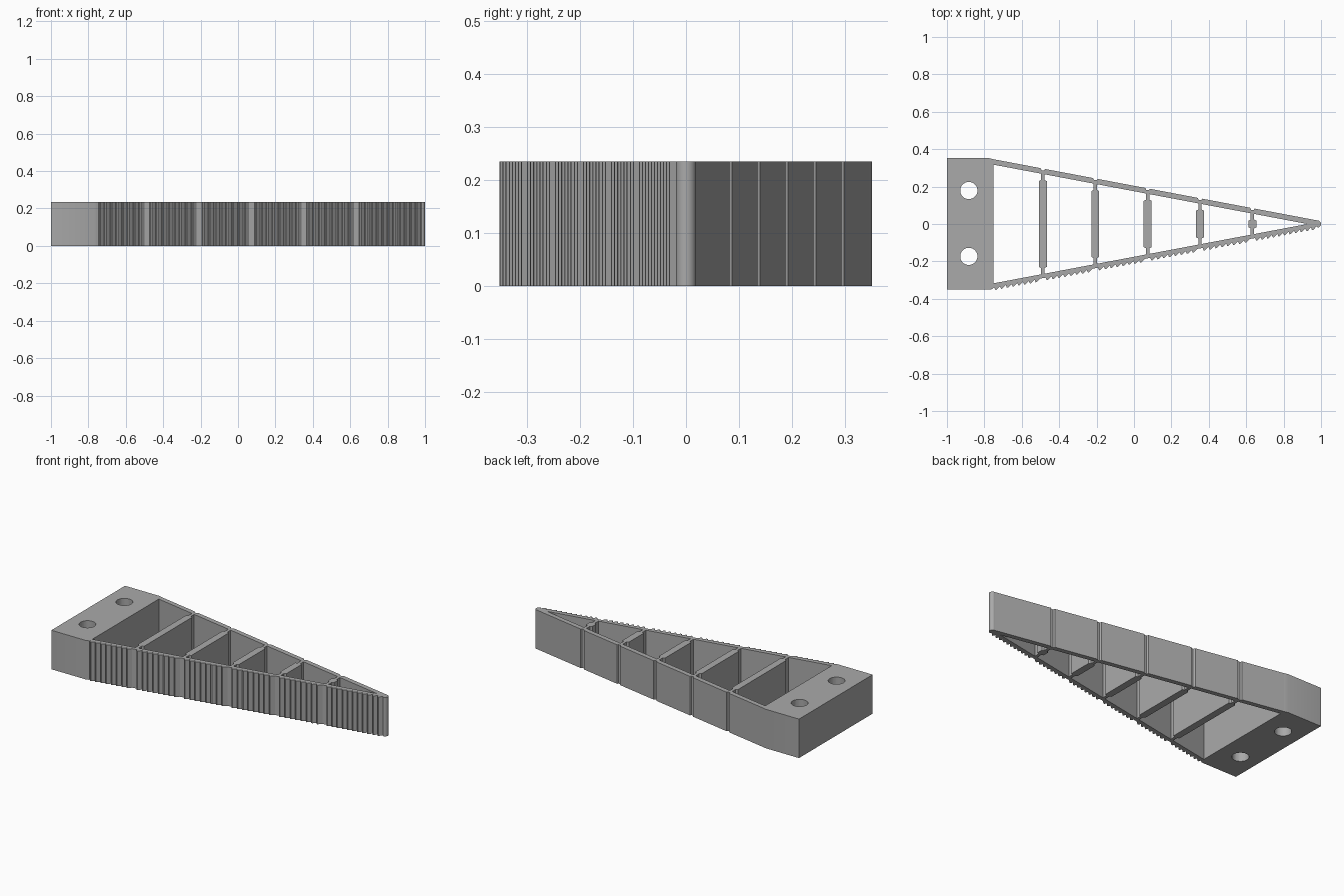
import bpy
import bmesh
import math

if "Cube" in bpy.data.objects:
    bpy.data.objects.remove(bpy.data.objects["Cube"], do_unlink=True)

HEIGHT = 0.235
BASE_X = -0.75
TIP_X = 0.981
THICK = 0.029
RIBS = [-0.487 + 0.28 * i for i in range(5)]

grey = bpy.data.materials.new("plain_grey")
grey.use_nodes = True
grey.diffuse_color = (0.4, 0.4, 0.4, 1)
grey.node_tree.nodes["Principled BSDF"].inputs["Base Color"].default_value = (0.4, 0.4, 0.4, 1)


def prism(name, outline, low=0.0, high=HEIGHT):
    """Extrude a flat outline upwards into a solid part."""
    bm = bmesh.new()
    face = bm.faces.new([bm.verts.new((x, y, low)) for x, y in outline])
    grown = bmesh.ops.extrude_face_region(bm, geom=[face])["geom"]
    top = [v for v in grown if isinstance(v, bmesh.types.BMVert)]
    bmesh.ops.translate(bm, verts=top, vec=(0, 0, high - low))
    bmesh.ops.recalc_face_normals(bm, faces=bm.faces)
    mesh = bpy.data.meshes.new(name)
    bm.to_mesh(mesh)
    bm.free()
    mesh.materials.append(grey)
    obj = bpy.data.objects.new(name, mesh)
    bpy.context.collection.objects.link(obj)
    return obj


def smooth(obj):
    bpy.ops.object.select_all(action="DESELECT")
    obj.select_set(True)
    bpy.context.view_layer.objects.active = obj
    bpy.ops.object.shade_smooth_by_angle(angle=math.radians(30))


def arc(cx, cy, r, start, end, steps):
    angles = [math.radians(start + (end - start) * i / steps) for i in range(steps + 1)]
    return [(cx + r * math.cos(a), cy + r * math.sin(a)) for a in angles]


def slant(x):
    """Half width of the tapering finger."""
    return 0.346 - 0.189 * (x - BASE_X)


# Mounting block with two bolt holes
base = prism("mounting_block", [(-1, -0.35), (-0.765, -0.35), (BASE_X, -0.342),
                                (BASE_X, 0.346), (-0.775, 0.352), (-1, 0.352)])
for side in (-1, 1):
    cutter = prism("hole_cutter", arc(-0.883, 0.176 * side + 0.003, 0.046, 0, 350, 35),
                   -0.1, HEIGHT + 0.1)
    cutter.hide_render = True
    cutter.hide_set(True)
    cut = base.modifiers.new("bolt_hole", "BOOLEAN")
    cut.object = cutter
    cut.solver = "EXACT"
smooth(base)

# Inner edge shared by both walls, meeting near the tip
meet_x = BASE_X + (0.346 - THICK) / 0.189
inner = [(TIP_X, 0), (meet_x, 0), (BASE_X, slant(BASE_X) - THICK)]

# Smooth back wall with hinge grooves
back = [(BASE_X, slant(BASE_X))]
for x in RIBS:
    back += [(x - 0.012, slant(x - 0.012)), (x - 0.007, slant(x) - 0.009),
             (x + 0.007, slant(x) - 0.009), (x + 0.012, slant(x + 0.012))]
back.append((TIP_X, slant(TIP_X)))
prism("back_wall", back + inner)

# Toothed gripping wall, with a gap in the teeth at each hinge
front = [(BASE_X, -slant(BASE_X) + 0.007)]
starts = [BASE_X + 0.003] + [x + 0.014 for x in RIBS]
ends = [x - 0.014 for x in RIBS] + [TIP_X - 0.005]
for a, b in zip(starts, ends):
    count = round((b - a) / 0.031)
    pitch = (b - a) / count
    for i in range(count):
        x = a + i * pitch
        front += [(x, -slant(x) + 0.007), (x + 0.2 * pitch, -slant(x) - 0.007),
                  (x + 0.4 * pitch, -slant(x) - 0.006)]
    front.append((b, -slant(b) + 0.007))
front.append((TIP_X, -slant(TIP_X) + 0.001))
prism("gripping_wall", front + [(x, -y) for x, y in inner])

# Rounded tip
smooth(prism("rounded_tip", arc(TIP_X, 0, 0.019, -90, 90, 16)))

# Cross ribs: stout middles with thin flexible ends
for x in RIBS:
    end = slant(x) - THICK + 0.002
    mid = slant(x) - 0.067
    thin, wide = 0.009, 0.021
    half = [(x + thin, -end), (x + thin, -mid - 0.006), (x + wide, -mid),
            (x + wide, mid), (x + thin, mid + 0.006), (x + thin, end)]
    prism("cross_rib", half + [(2 * x - px, py) for px, py in reversed(half)])
